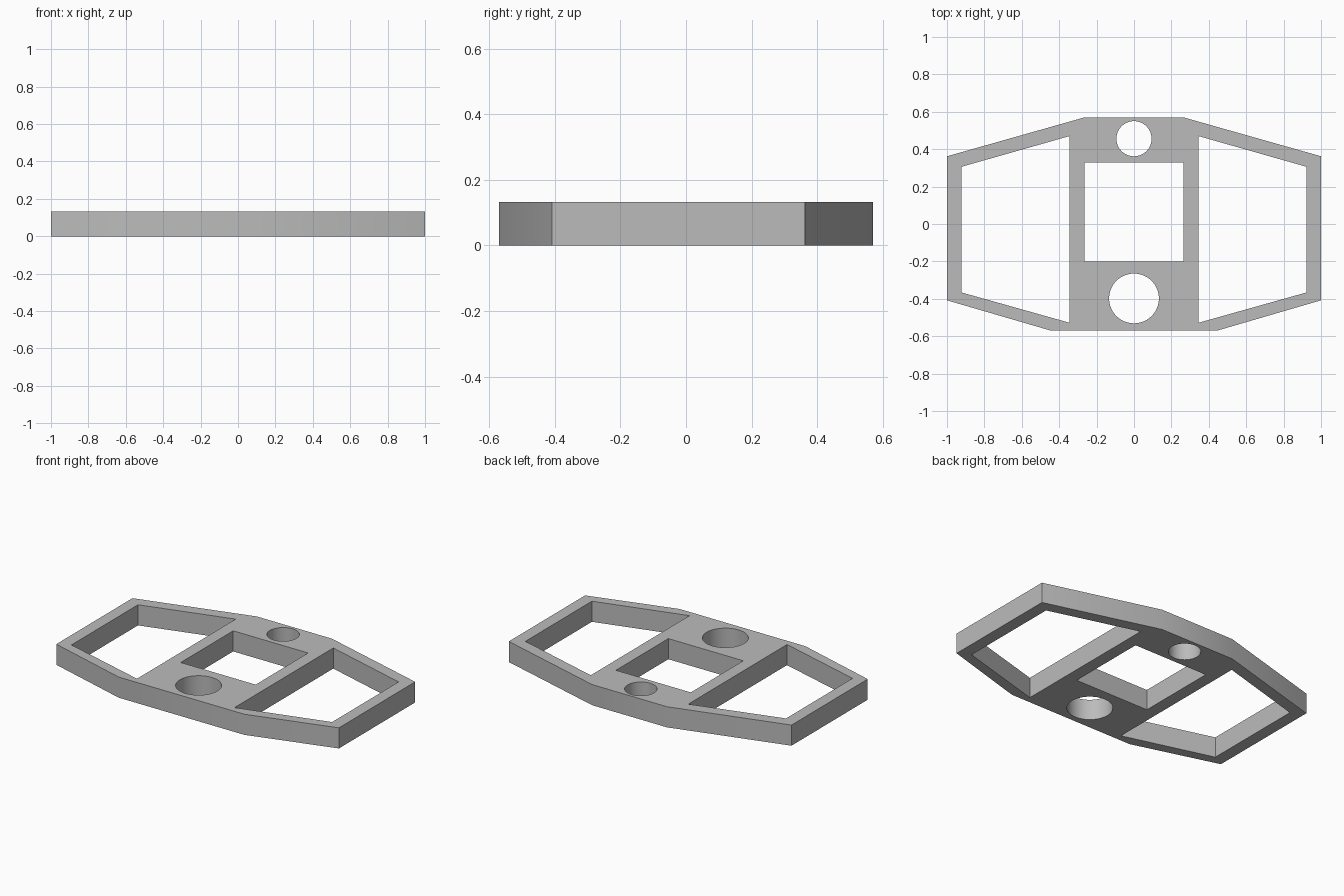
import bpy
import bmesh
from math import cos, sin, tau, radians

cube = bpy.data.objects.get("Cube")
if cube:
    bpy.data.objects.remove(cube, do_unlink=True)

HEIGHT = 0.132


def mirrored(half):
    """Close a right-hand half profile with its mirror image."""
    return half + [(-x, y) for x, y in reversed(half)]


def circle(cy, radius, sides=64):
    return [(radius * cos(tau * i / sides), cy + radius * sin(tau * i / sides))
            for i in range(sides)]


# Outer outline and the openings through the plate
outline = mirrored([(0.265, 0.57), (1, 0.362), (1, -0.408), (0.445, -0.57)])
window = mirrored([(0.265, 0.33), (0.265, -0.20)])
side_opening = [(0.345, 0.47), (0.922, 0.306), (0.922, -0.366), (0.345, -0.528)]
other_side = [(-x, y) for x, y in side_opening]
loops = [outline, window, side_opening, other_side,
         circle(0.456, 0.094), circle(-0.398, 0.133)]

# Filled flat curve, extruded to the plate thickness
curve = bpy.data.curves.new("frame_profile", "CURVE")
curve.dimensions = "2D"
curve.fill_mode = "BOTH"
curve.extrude = HEIGHT / 2
for points in loops:
    spline = curve.splines.new("POLY")
    spline.points.add(len(points) - 1)
    for p, (x, y) in zip(spline.points, points):
        p.co = (x, y, 0, 1)
    spline.use_cyclic_u = True

frame = bpy.data.objects.new("frame_plate", curve)
bpy.context.collection.objects.link(frame)
bpy.ops.object.select_all(action="DESELECT")
frame.select_set(True)
bpy.context.view_layer.objects.active = frame
bpy.ops.object.convert(target="MESH")
frame = bpy.context.view_layer.objects.active
frame.name = frame.data.name = "frame_plate"

# Weld walls to caps and stand the plate on the ground
bm = bmesh.new()
bm.from_mesh(frame.data)
bmesh.ops.remove_doubles(bm, verts=bm.verts, dist=0.0005)
bmesh.ops.recalc_face_normals(bm, faces=bm.faces)
bmesh.ops.translate(bm, verts=bm.verts, vec=(0, 0, HEIGHT / 2))
bm.to_mesh(frame.data)
bm.free()

# Single grey material
grey = bpy.data.materials.new("plain_grey")
grey.use_nodes = True
colour = (0.5, 0.5, 0.5, 1)
grey.diffuse_color = colour
grey.node_tree.nodes["Principled BSDF"].inputs["Base Color"].default_value = colour
frame.data.materials.clear()
frame.data.materials.append(grey)
bpy.ops.object.shade_smooth_by_angle(angle=radians(30))

# Keep the long, shallow outline corners crisp
for poly in frame.data.polygons:
    if abs(poly.normal.z) > 0.9:
        poly.use_smooth = False
